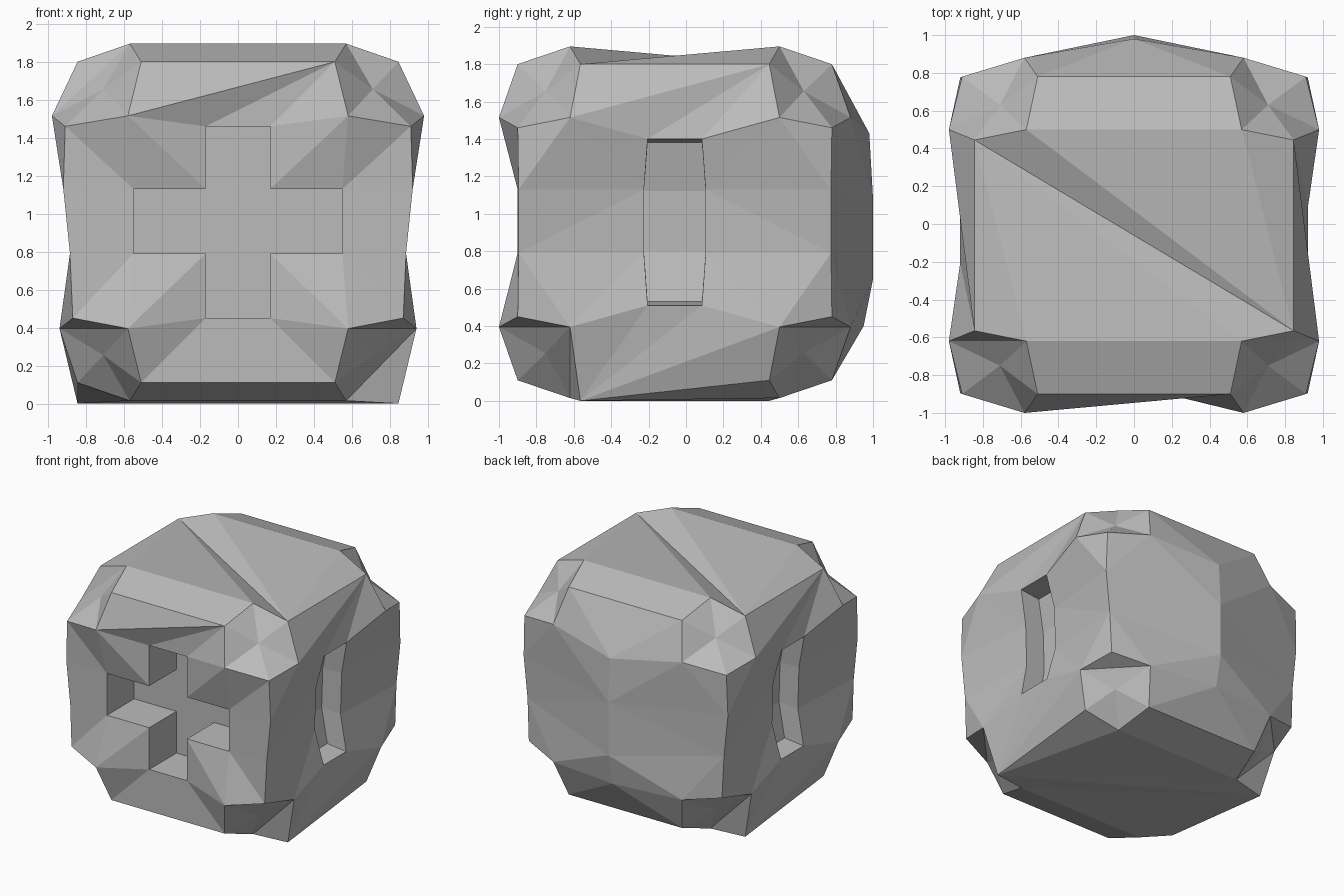
import bpy
import bmesh

if "Cube" in bpy.data.objects:
    bpy.data.objects.remove(bpy.data.objects["Cube"], do_unlink=True)

SIGNS = (-1, 1)
MID_Y, MID_Z = -0.06, 0.955
ROWS = (1.13, 0.79)

stone = bpy.data.materials.new("stone grey")
stone.use_nodes = True
grey = (0.5, 0.5, 0.5, 1)
stone.diffuse_color = grey
stone.node_tree.nodes["Principled BSDF"].inputs["Base Color"].default_value = grey

bm = bmesh.new()
points = {}


def put(key, x, y, z):
    points[key] = bm.verts.new((x, y, z))


def face(*keys):
    bm.faces.new([points[k] for k in keys])


def recess(keys, dx, dy, taper):
    """Sink a rim loop into a pocket with walls and a floor."""
    rim = [points[k] for k in keys]
    floor = [bm.verts.new((v.co.x + dx, v.co.y + dy, MID_Z + (v.co.z - MID_Z) * taper))
             for v in rim]
    for i in range(len(rim)):
        j = (i + 1) % len(rim)
        bm.faces.new((rim[i], rim[j], floor[j], floor[i]))
    bm.faces.new(floor)


def corner_patch(c):
    """Close a chipped corner with a dented fan and separate ear triangles."""
    x, y, z = c
    rim = ["A", "XY", "B", "YZ", "C", "XZ"]
    ears = []
    if z < 0:
        ears.append("XY")
    if (z < 0 and x != y) or c == (-1, -1, 1):
        ears.append("XZ")
    for ear in ears:
        i = rim.index(ear)
        face((rim[i - 1],) + c, (ear,) + c, (rim[(i + 1) % len(rim)],) + c)
        rim.remove(ear)
    for i, name in enumerate(rim):
        face((name,) + c, (rim[(i + 1) % len(rim)],) + c, ("mid",) + c)


# Chipped corners: six rim points and a dented centre each
for x in SIGNS:
    for y in SIGNS:
        for z in SIGNS:
            low = z < 0
            c = (x, y, z)
            put(("A",) + c, x * (0.94 if low else 0.98), MID_Y + y * 0.56, MID_Z + z * 0.56)
            put(("B",) + c, x * 0.58, MID_Y + y * 0.94, MID_Z + z * 0.56)
            put(("C",) + c, x * 0.57, MID_Y + y * 0.56, MID_Z + z * 0.94)
            put(("XY",) + c, x * (0.87 if low else 0.91), MID_Y + y * 0.84, MID_Z + z * 0.505)
            put(("YZ",) + c, x * 0.51, MID_Y + y * 0.84, MID_Z + z * 0.845)
            drop = 0.11 if low and x != y else 0
            put(("XZ",) + c, x * 0.845, MID_Y + y * 0.505, MID_Z + z * 0.845 - drop)
            put(("mid",) + c, x * 0.71, MID_Y + y * 0.69, MID_Z + z * 0.7)
            corner_patch(c)

# Points along the four upright edges
for x in SIGNS:
    for y in SIGNS:
        put(("edge", x, y, 1), x * 0.92, MID_Y + y * 0.835, ROWS[0])
        put(("edge", x, y, -1), x * 0.885, MID_Y + y * 0.835, ROWS[1])

# Top and bottom faces, folded along a diagonal, with sloped strips
for z in SIGNS:
    for s in SIGNS:
        start, end = ("XZ", s, -s, z), ("XZ", -s, s, z)
        near, far = ("C", s, s, z), ("C", -s, s, z)
        face(start, ("XZ", s, s, z), near)
        face(start, near, far)
        face(start, far, end)
        face(near, far, ("YZ", -s, s, z), ("YZ", s, s, z))

# Rim of the cross on the front
FRONT = -0.9
for x in SIGNS:
    for z in SIGNS:
        row = ROWS[0] if z > 0 else ROWS[1]
        put(("tip", x, z), x * 0.17, FRONT, MID_Z + z * 0.505)
        put(("inner", x, z), x * 0.17, FRONT, row)
        put(("arm", x, z), x * 0.55, FRONT, row)

# Front face around the cross
for z in SIGNS:
    for x in SIGNS:
        b = ("B", x, -1, z)
        face(b, ("XY", x, -1, z), ("edge", x, -1, z), ("arm", x, z))
        face(b, ("arm", x, z), ("inner", x, z))
        face(b, ("inner", x, z), ("tip", x, z))
    left, right = ("YZ", -1, -1, z), ("YZ", 1, -1, z)
    face(right, ("B", 1, -1, z), ("tip", 1, z))
    if z > 0:
        face(left, right, ("B", -1, -1, z))
        face(("B", -1, -1, z), right, ("tip", 1, z), ("tip", -1, z))
    else:
        face(left, right, ("tip", 1, z), ("tip", -1, z))
        face(left, ("tip", -1, z), ("B", -1, -1, z))
for x in SIGNS:
    face(("arm", x, 1), ("edge", x, -1, 1), ("edge", x, -1, -1), ("arm", x, -1))

# Cross pocket
cross = []
for x, z in ((1, 1), (1, -1), (-1, -1), (-1, 1)):
    part = [("tip", x, z), ("inner", x, z), ("arm", x, z)]
    cross += part if x == z else part[::-1]
recess(cross, 0, 0.35, 1)

# Sides, dished towards a tall curved slot
for x in SIGNS:
    for y in SIGNS:
        put(("slot", x, y, 2), x * 0.92, MID_Y + y * 0.145, 1.40)
        put(("slot", x, y, 1), x * 0.86, MID_Y + y * 0.165, ROWS[0])
        put(("slot", x, y, -1), x * 0.85, MID_Y + y * 0.165, ROWS[1])
        put(("slot", x, y, -2), x * 0.915, MID_Y + y * 0.145, 0.51)
        for z in SIGNS:
            a = ("A", x, y, z)
            face(a, ("XY", x, y, z), ("edge", x, y, z))
            face(a, ("edge", x, y, z), ("slot", x, y, z))
            face(a, ("slot", x, y, z), ("slot", x, y, 2 * z))
        face(("edge", x, y, 1), ("edge", x, y, -1), ("slot", x, y, -1), ("slot", x, y, 1))
    # Above the slot
    a1, a2 = ("A", x, -x, 1), ("A", x, x, 1)
    e1, e2 = ("XZ", x, -x, 1), ("XZ", x, x, 1)
    s1, s2 = ("slot", x, -x, 2), ("slot", x, x, 2)
    face(e1, e2, a1)
    face(a1, e2, s1)
    face(e2, s2, s1)
    face(e2, a2, s2)
    # Below the slot
    a1, a2 = ("A", x, -x, -1), ("A", x, x, -1)
    e1, e2 = ("XZ", x, -x, -1), ("XZ", x, x, -1)
    s1, s2 = ("slot", x, -x, -2), ("slot", x, x, -2)
    face(a1, s1, e1)
    face(e1, s1, s2)
    face(e1, s2, a2)
    face(e1, a2, e2)
    # Slot pocket
    loop = [("slot", x, -1, k) for k in (2, 1, -1, -2)]
    loop += [("slot", x, 1, k) for k in (-2, -1, 1, 2)]
    recess(loop, -x * 0.17, 0, 0.955)

# Back face, bulging to an upright ridge
for k, y, z in ((2, 0.98, 1.43), (1, 1.0, 1.08), (-1, 1.0, 0.65), (-2, 0.95, 0.40)):
    put(("ridge", k), 0, y, z)
for z in SIGNS:
    for x in SIGNS:
        b = ("B", x, 1, z)
        face(b, ("XY", x, 1, z), ("edge", x, 1, z))
        face(b, ("edge", x, 1, z), ("ridge", z))
        face(b, ("ridge", z), ("ridge", 2 * z))
        face(b, ("YZ", x, 1, z), ("ridge", 2 * z))
    face(("YZ", -1, 1, z), ("YZ", 1, 1, z), ("ridge", 2 * z))
for x in SIGNS:
    face(("edge", x, 1, 1), ("edge", x, 1, -1), ("ridge", -1), ("ridge", 1))

# Finish the block: triangulate the bent quads and stand it on the floor
bmesh.ops.recalc_face_normals(bm, faces=bm.faces)
bmesh.ops.triangulate(bm, faces=bm.faces)
base = min(v.co.z for v in bm.verts)
bmesh.ops.translate(bm, verts=bm.verts, vec=(0, 0, -base))
mesh = bpy.data.meshes.new("carved_block")
bm.to_mesh(mesh)
bm.free()
mesh.materials.append(stone)
block = bpy.data.objects.new("carved_block", mesh)
bpy.context.collection.objects.link(block)
